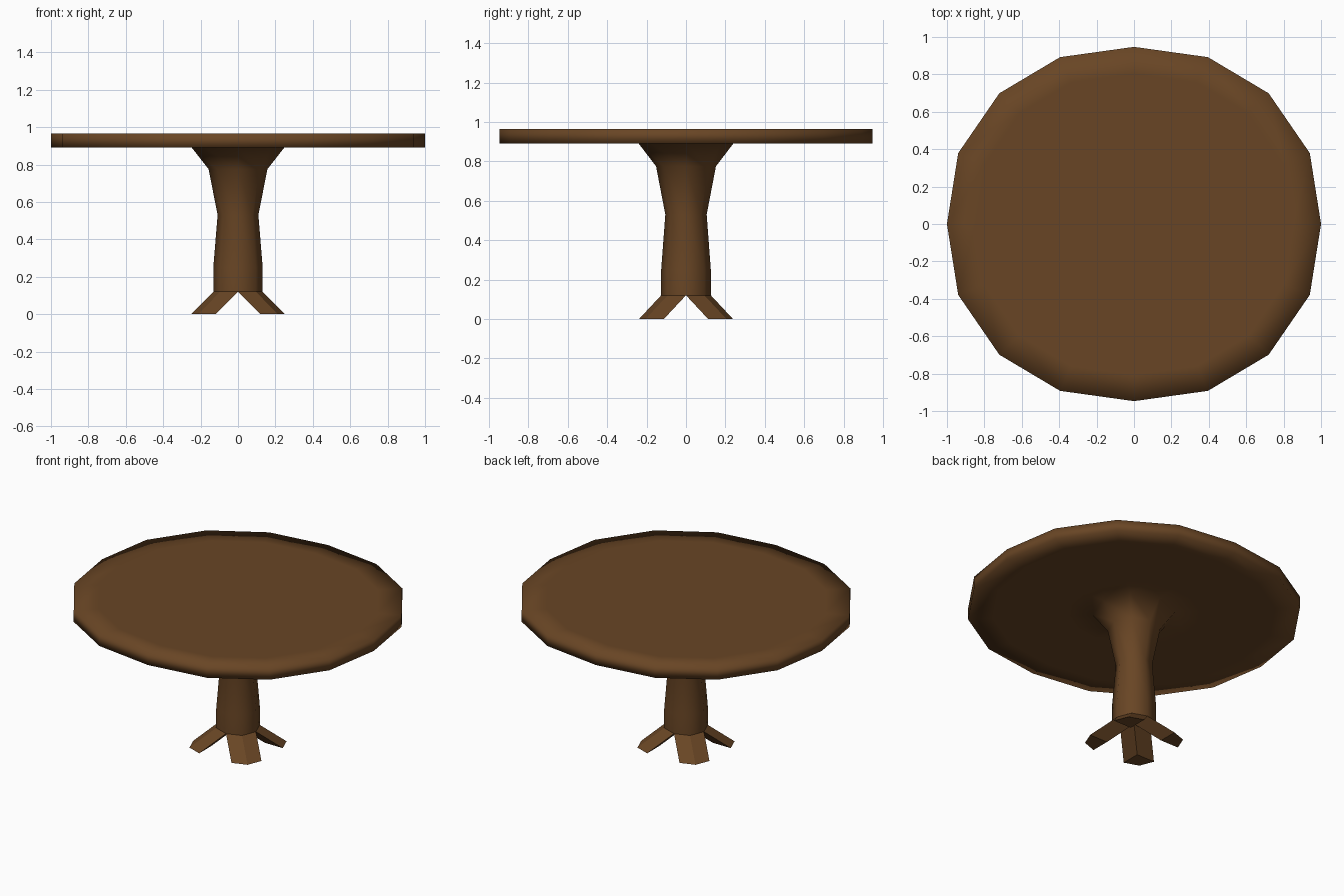
import bpy, bmesh

if "Cube" in bpy.data.objects:
    bpy.data.objects.remove(bpy.data.objects["Cube"])

wood = bpy.data.materials.new("brown_wood")
wood.diffuse_color = (0.14, 0.06, 0.018, 1)
wood.use_nodes = True
wood.node_tree.nodes["Principled BSDF"].inputs["Base Color"].default_value = wood.diffuse_color

# unit outline: one quarter of a 16-gon, mirrored round to a full ring
quarter = [(1, 0), (0.94, 0.40), (0.72, 0.738), (0.395, 0.942)]
half = quarter + [(0, 1)] + [(-x, y) for x, y in quarter[:0:-1]]
RING16 = half + [(-x, -y) for x, y in half]
RING8 = RING16[::2]


def add_ring(bm, outline, rx, ry, z):
    return [bm.verts.new((x * rx, y * ry, z)) for x, y in outline]


def bridge(bm, a, b):
    n = len(a)
    for i in range(n):
        j = (i + 1) % n
        bm.faces.new((a[i], a[j], b[j], b[i]))


def finish(bm, name, smooth, recalc=True):
    if recalc:
        bmesh.ops.recalc_face_normals(bm, faces=bm.faces)
    for f in bm.faces:
        f.smooth = smooth
    mesh = bpy.data.meshes.new(name)
    bm.to_mesh(mesh)
    bm.free()
    mesh.materials.append(wood)
    ob = bpy.data.objects.new(name, mesh)
    bpy.context.collection.objects.link(ob)
    return ob


# tabletop flowing into the eight-sided pedestal
bm = bmesh.new()
TOP, UNDER, BASE = 0.965, 0.89, 0.12
slab = [add_ring(bm, RING16, s, s * 0.947, z) for s, z in
        [(0.85, TOP), (1, TOP), (1, UNDER), (0.85, UNDER), (0.4, UNDER)]]
bm.faces.new(slab[0])
for a, b in zip(slab, slab[1:]):
    bridge(bm, a, b)
column = [add_ring(bm, RING8, rx, ry, z) for rx, ry, z in
          [(0.247, 0.24, UNDER), (0.157, 0.152, 0.775), (0.109, 0.105, 0.53),
           (0.132, 0.126, 0.25), (0.132, 0.126, BASE)]]
inner = slab[-1]
for i in range(8):
    j = (i + 1) % 8
    bm.faces.new((inner[2 * i], inner[2 * i + 1], inner[(2 * i + 2) % 16],
                  column[0][j], column[0][i]))
for a, b in zip(column, column[1:]):
    bridge(bm, a, b)
finish(bm, "tabletop_and_pedestal", True)

# four splayed feet, each a quarter of the pedestal base pushed outwards
for name, sx, sy in [("front_left_foot", -1, -1), ("front_right_foot", 1, -1),
                     ("back_left_foot", -1, 1), ("back_right_foot", 1, 1)]:
    bm = bmesh.new()
    kite = [(0, 0), (0.132, 0), (0.095, 0.093), (0, 0.126)]
    if sx * sy < 0:
        kite.reverse()
    upper = [bm.verts.new((sx * x, sy * y, BASE)) for x, y in kite]
    lower = [bm.verts.new((sx * (x + 0.119), sy * (y + 0.112), 0)) for x, y in kite]
    bridge(bm, lower, upper)
    bm.faces.new(lower[::-1])
    finish(bm, name, False, recalc=False)
